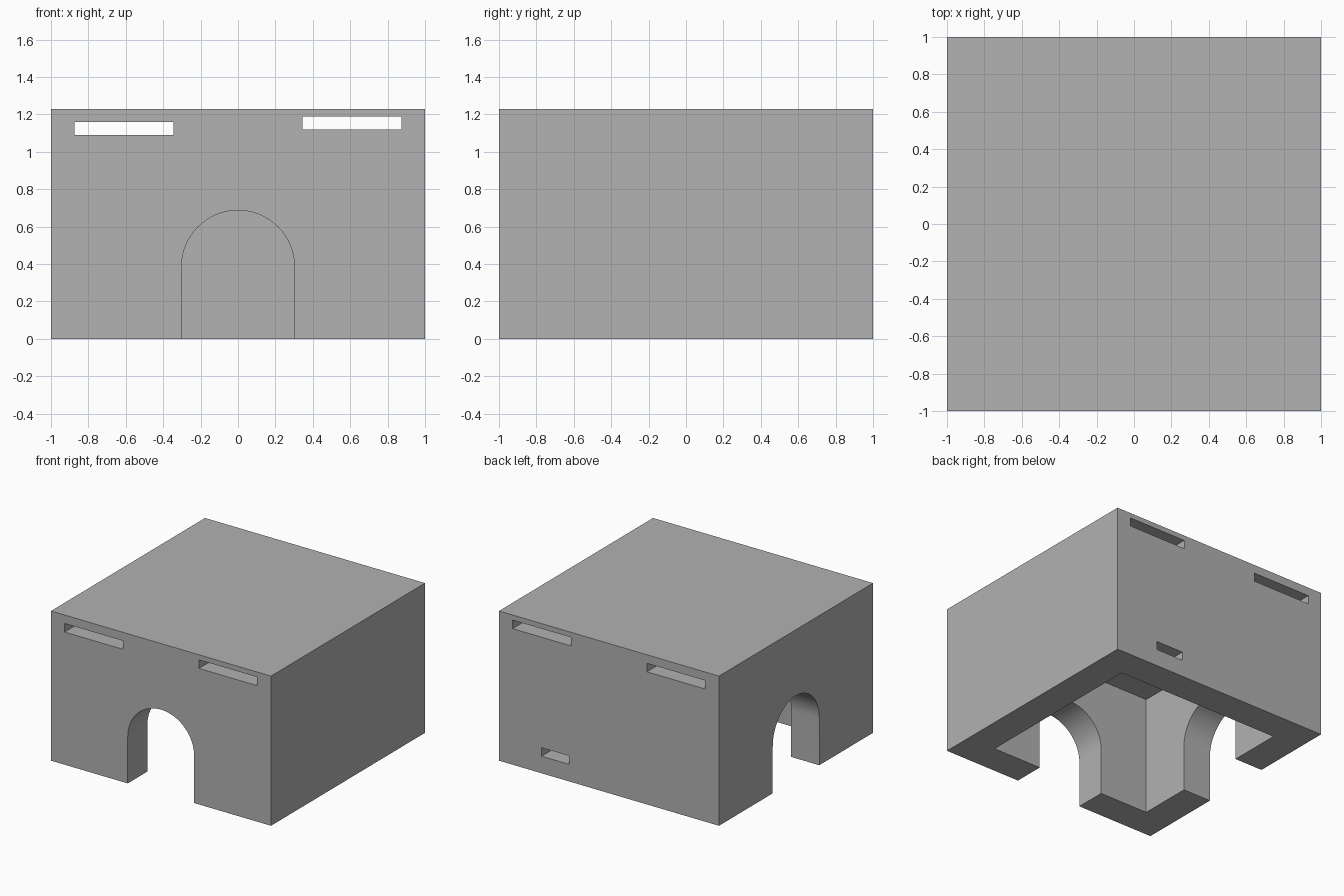
import bpy
import bmesh
import math
from mathutils import Matrix

cube = bpy.data.objects.get("Cube")
if cube:
    bpy.data.objects.remove(cube, do_unlink=True)

HEIGHT = 1.23
WALL = 0.255
ROOF = 0.25
ARCH_RADIUS = 0.302
ARCH_SPRING = 0.385

grey = bpy.data.materials.new("plain_grey")
grey.use_nodes = True
colour = (0.445, 0.445, 0.445, 1)
grey.diffuse_color = colour
grey.node_tree.nodes["Principled BSDF"].inputs["Base Color"].default_value = colour


def add_object(name, bm):
    bmesh.ops.recalc_face_normals(bm, faces=bm.faces)
    mesh = bpy.data.meshes.new(name)
    bm.to_mesh(mesh)
    bm.free()
    mesh.materials.append(grey)
    obj = bpy.data.objects.new(name, mesh)
    bpy.context.collection.objects.link(obj)
    return obj


def box(name, x, y, z):
    """Box between the given (low, high) limits on each axis."""
    bm = bmesh.new()
    size = [hi - lo for lo, hi in (x, y, z)]
    centre = [(hi + lo) / 2 for lo, hi in (x, y, z)]
    matrix = Matrix.Translation(centre) @ Matrix.Diagonal((*size, 1))
    bmesh.ops.create_cube(bm, size=1, matrix=matrix)
    return add_object(name, bm)


def arch(name, turn):
    """Round-topped doorway through the front wall, turned about z."""
    steps = 32
    points = [(ARCH_RADIUS, -0.1)]
    for i in range(steps + 1):
        a = math.pi * i / steps
        points.append((ARCH_RADIUS * math.cos(a), ARCH_SPRING + ARCH_RADIUS * math.sin(a)))
    points.append((-ARCH_RADIUS, -0.1))
    bm = bmesh.new()
    face = bm.faces.new([bm.verts.new((x, -1.1, z)) for x, z in points])
    extruded = bmesh.ops.extrude_face_region(bm, geom=[face])["geom"]
    verts = [v for v in extruded if isinstance(v, bmesh.types.BMVert)]
    bmesh.ops.translate(bm, vec=(0, 0.6, 0), verts=verts)
    bmesh.ops.rotate(bm, verts=bm.verts, matrix=Matrix.Rotation(turn, 3, "Z"))
    return add_object(name, bm)


# Solid block with everything else carved out of it
house = box("house_shell", (-1, 1), (-1, 1), (0, HEIGHT))

inner = 1 - WALL
through = (-1.1, 1.1)
cutters = [
    # Room, open at the bottom
    box("room_cutter", (-inner, inner), (-inner, inner), (-0.2, HEIGHT - ROOF)),
    # Doorways in the front and the -x side
    arch("front_door_cutter", 0),
    arch("side_door_cutter", -math.pi / 2),
    # Flat channels running through the roof from front to back
    box("right_slot_cutter", (-0.875, -0.345), through, (1.09, 1.16)),
    box("left_slot_cutter", (0.345, 0.875), through, (1.118, 1.188)),
    # Small opening low in the back wall
    box("back_hole_cutter", (0.363, 0.613), (0.6, 1.1), (0.14, 0.21)),
]

bpy.context.view_layer.objects.active = house
for cutter in cutters:
    cutter.hide_render = True
    mod = house.modifiers.new(cutter.name, "BOOLEAN")
    mod.operation = "DIFFERENCE"
    mod.solver = "EXACT"
    mod.object = cutter
    bpy.ops.object.modifier_apply(modifier=mod.name)
    bpy.data.objects.remove(cutter, do_unlink=True)

# Smooth arch soffits, crisp corners
bpy.ops.object.select_all(action="DESELECT")
house.select_set(True)
bpy.context.view_layer.objects.active = house
bpy.ops.object.shade_smooth_by_angle(angle=math.radians(30))
